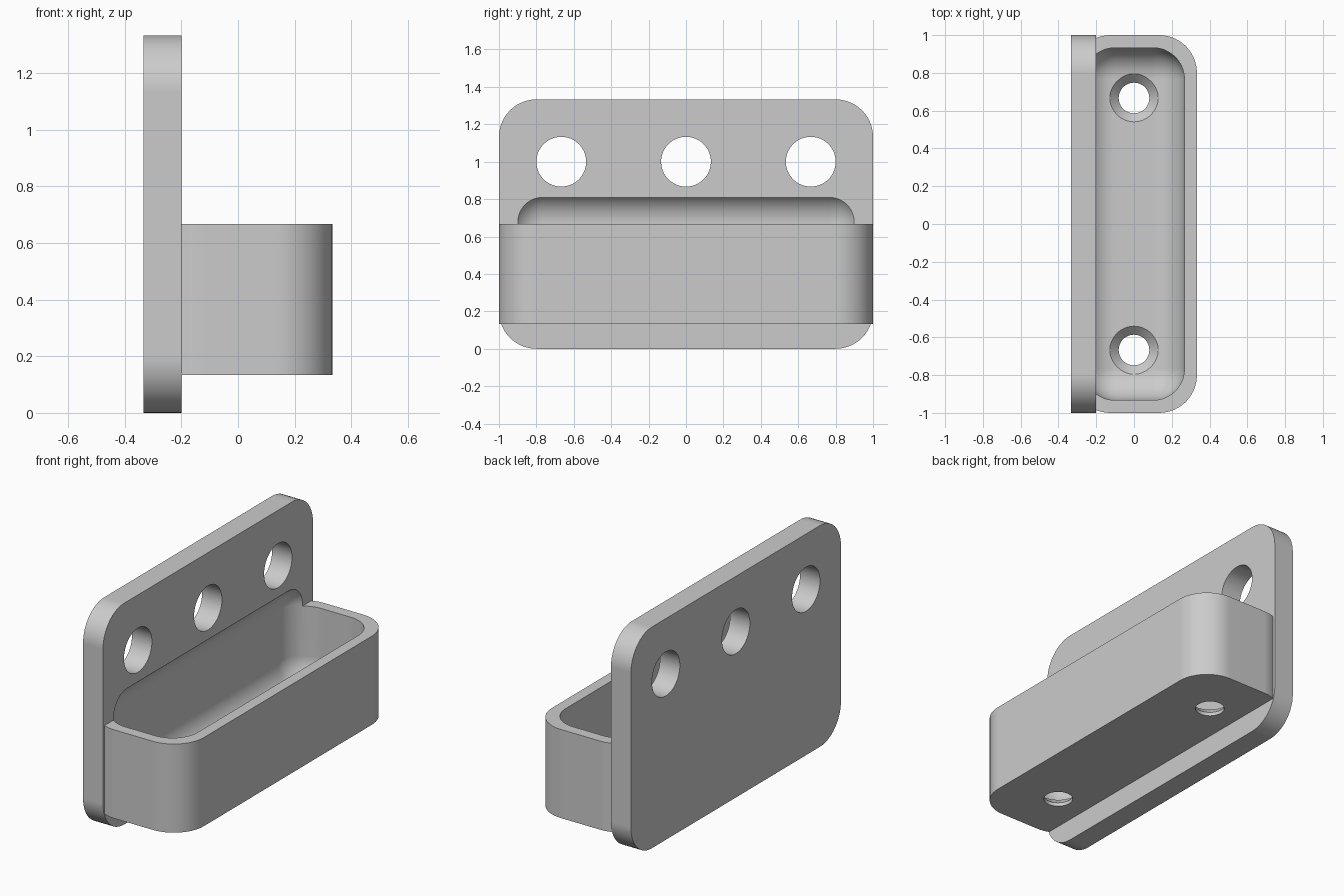
import bpy, bmesh, math
from mathutils import Matrix, Vector

if "Cube" in bpy.data.objects:
    bpy.data.objects.remove(bpy.data.objects["Cube"], do_unlink=True)

GREY = (0.6, 0.6, 0.6, 1.0)
mat = bpy.data.materials.new("light grey")
mat.use_nodes = True
mat.diffuse_color = GREY
mat.node_tree.nodes["Principled BSDF"].inputs["Base Color"].default_value = GREY


def finish(name, bm):
    bmesh.ops.recalc_face_normals(bm, faces=bm.faces[:])
    mesh = bpy.data.meshes.new(name)
    bm.to_mesh(mesh)
    bm.free()
    mesh.materials.append(mat)
    obj = bpy.data.objects.new(name, mesh)
    bpy.context.collection.objects.link(obj)
    return obj


def rounded_box(name, lo, hi, radius, axis=None):
    """Box with edges along one axis rounded, or every edge if axis is None."""
    lo, hi = Vector(lo), Vector(hi)
    bm = bmesh.new()
    bmesh.ops.create_cube(bm, size=1, matrix=Matrix.Translation((lo + hi) / 2)
                          @ Matrix.Diagonal((*(hi - lo), 1)))
    edges = [e for e in bm.edges if axis is None
             or abs(e.verts[0].co[axis] - e.verts[1].co[axis]) > 0.01]
    bmesh.ops.bevel(bm, geom=edges, offset=radius, segments=14,
                    profile=0.5, affect='EDGES')
    return finish(name, bm)


def cone(name, matrix, r1, r2, depth):
    bm = bmesh.new()
    bmesh.ops.create_cone(bm, cap_ends=True, segments=64, radius1=r1,
                          radius2=r2, depth=depth, matrix=matrix)
    return finish(name, bm)


def combine(target, tool, operation):
    mod = target.modifiers.new(operation.lower(), 'BOOLEAN')
    mod.object, mod.operation, mod.solver = tool, operation, 'EXACT'
    bpy.context.view_layer.objects.active = target
    bpy.ops.object.modifier_apply(modifier=mod.name)
    bpy.data.objects.remove(tool, do_unlink=True)


# Upright mounting plate joined to the tray body
holder = rounded_box("wall_tray_holder", (-0.333, -1, 0), (-0.2, 1, 1.333), 0.2, axis=0)
tray = rounded_box("tray", (-0.325, -1, 0.133), (0.333, 1, 0.667), 0.2, axis=2)
combine(holder, tray, 'UNION')

# Soft-edged hollow, which also scoops into the plate
hollow = rounded_box("hollow", (-0.267, -0.933, 0.2), (0.267, 0.933, 0.843), 0.167)
combine(holder, hollow, 'DIFFERENCE')

# Three round holes through the plate
for y in (-0.667, 0, 0.667):
    turn = Matrix.Translation((-0.267, y, 1)) @ Matrix.Rotation(math.pi / 2, 4, 'Y')
    combine(holder, cone("plate_hole", turn, 0.133, 0.133, 0.4), 'DIFFERENCE')

# Countersunk drain holes in the tray floor
for y in (-0.667, 0.667):
    drill = cone("drain_hole", Matrix.Translation((0, y, 0.15)), 0.081, 0.081, 0.2)
    combine(holder, drill, 'DIFFERENCE')
    sink = cone("countersink", Matrix.Translation((0, y, 0.185)), 0.081, 0.141, 0.06)
    combine(holder, sink, 'DIFFERENCE')

# Smooth curves with crisp edges
bpy.ops.object.select_all(action='DESELECT')
holder.select_set(True)
bpy.context.view_layer.objects.active = holder
bpy.ops.object.shade_smooth_by_angle(angle=math.radians(30))
weighted = holder.modifiers.new("even shading", 'WEIGHTED_NORMAL')
weighted.keep_sharp = True
